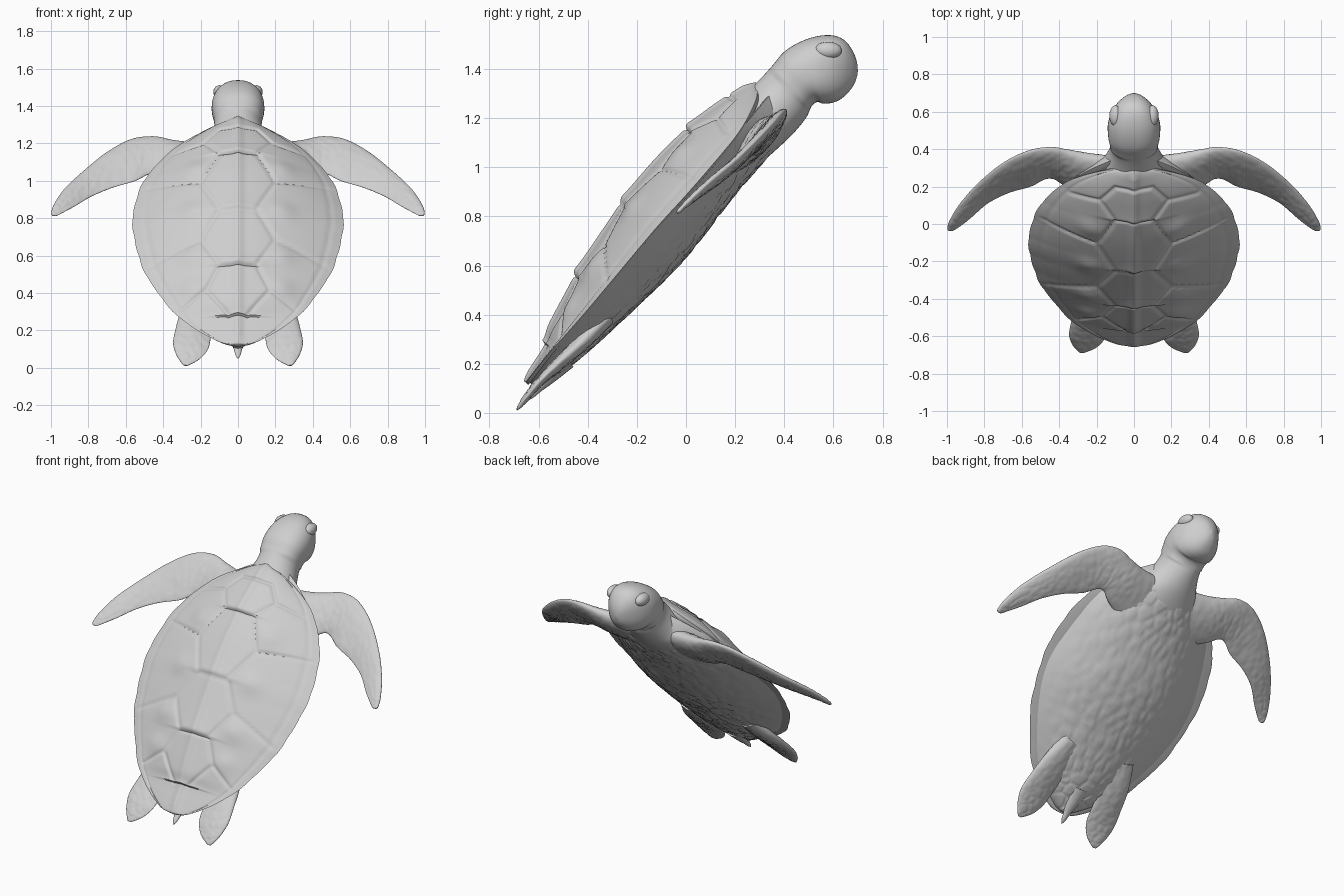
import bpy, bmesh, math
from mathutils import Vector, noise

if "Cube" in bpy.data.objects:
    bpy.data.objects.remove(bpy.data.objects["Cube"])

# The body is modelled along its own axis (x across, u forward, v dorsal), then tilted.
CU, SU = 0.643, 0.766


def tilt(x, u, v):
    return Vector((x, CU * u - SU * v, SU * u + CU * v))


skin = bpy.data.materials.new("pale_grey")
skin.diffuse_color = (0.62, 0.62, 0.62, 1)
skin.use_nodes = True
skin.node_tree.nodes["Principled BSDF"].inputs["Base Color"].default_value = skin.diffuse_color


def resample(rows, n):
    """Catmull-Rom through rows of numbers."""
    out = []
    for i in range(len(rows) - 1):
        p = [rows[max(i - 1, 0)], rows[i], rows[i + 1], rows[min(i + 2, len(rows) - 1)]]
        for k in range(n):
            t = k / n
            out.append([0.5 * (2 * b + (c - a) * t + (2 * a - 5 * b + 4 * c - d) * t * t
                               + (3 * b - a - 3 * c + d) * t ** 3) for a, b, c, d in zip(*p)])
    out.append(list(rows[-1]))
    return out


def loft(name, rings):
    """Skin closed rings of points and cap both ends."""
    bm = bmesh.new()
    vr = [[bm.verts.new(p) for p in r] for r in rings]
    n = len(vr[0])
    for a, b in zip(vr, vr[1:]):
        for i in range(n):
            bm.faces.new((a[i], a[(i + 1) % n], b[(i + 1) % n], b[i]))
    bm.faces.new(vr[0])
    bm.faces.new(vr[-1])
    bmesh.ops.recalc_face_normals(bm, faces=bm.faces)
    me = bpy.data.meshes.new(name)
    bm.to_mesh(me)
    bm.free()
    me.materials.append(skin)
    ob = bpy.data.objects.new(name, me)
    bpy.context.collection.objects.link(ob)
    bpy.ops.object.select_all(action='DESELECT')
    ob.select_set(True)
    bpy.context.view_layer.objects.active = ob
    bpy.ops.object.shade_smooth_by_angle(angle=math.radians(50))
    return ob


def cells(x, u, scale):
    """Leathery cell pattern: 0 in the creases, 1 inside the cells."""
    d = noise.voronoi(Vector((x * scale, u * scale, 0.3)))[0]
    return min((d[1] - d[0]) * 4, 1)


# --- carapace: dome with keel, overlapping scutes and engraved seams ---
SEAMS = [[(.10, .889), (.20, .69), (.10, .488), (.20, .31), (.10, .14), (.17, 0), (.05, -.15)],
         [(0, .889), (.10, .889), (.18, 1.0), (.34, .98)], [(0, .488), (.10, .488)],
         [(0, .14), (.10, .14)], [(.20, .69), (.50, .75)], [(.20, .31), (.48, .2)],
         [(.17, 0), (.30, -.09)], [(0, 1.1), (.10, 1.1), (.18, 1.0)]]
SEGS = [(Vector(a), Vector(b)) for line in SEAMS for a, b in zip(line, line[1:])]
STEPS = (.889, .488, .14, -.15)


def seam_distance(x, u):
    p, best = Vector((x, u)), 9
    for a, b in SEGS:
        ab = b - a
        t = max(0, min(1, (p - a).dot(ab) / ab.length_squared))
        best = min(best, (p - a - ab * t).length)
    return best


def relief(x, u, t):
    x = abs(x)
    fade = max(0, 1 - t ** 6)
    h = .012 * math.exp(-(x / .025) ** 2)                      # keel
    h -= .010 * math.exp(-(seam_distance(x, u) / .010) ** 2)   # seams
    h -= .008 * math.exp(-((t - .88) / .02) ** 2)              # border groove
    for s in STEPS:                                            # raised rear lips
        if u >= s:
            h += .016 * math.exp(-(u - s) / .07 - (x / .14) ** 2)
    for cu in (.80, .50, .21, .02):                            # side scute humps
        h += .014 * math.exp(-((x - .24) / .07) ** 2 - ((u - cu) / .06) ** 2)
    return h * fade


# u, half width, rim v, ridge v
SHELL = [(-.325, .01, .58, .585), (-.31, .09, .58, .588), (-.24, .20, .582, .596),
         (-.15, .30, .583, .61), (-.076, .36, .58, .645), (.065, .44, .577, .68),
         (.221, .51, .577, .71), (.491, .56, .577, .742), (.674, .545, .57, .75),
         (.83, .50, .567, .74), (.986, .40, .568, .717), (1.08, .30, .58, .695),
         (1.167, .15, .605, .668), (1.213, .01, .64, .648)]
rings = []
for k, (u, w, rim, top) in enumerate(resample(SHELL, 18)):
    w *= 1 + .008 * abs(math.sin(u * 22))                      # scalloped edge
    ring = []
    for i in range(91):
        t = -1 + 2 * i / 90
        a = abs(t)
        dome = (1 - a ** 1.75) if a < .88 else (1 - .88 ** 1.75) * (1 - a) / .12
        ring.append(tilt(w * t, u, rim + (top - rim) * dome + relief(w * t, u, a) * min(1, w / .15)))
    for i in range(1, 24):
        t = 1 - 2 * i / 24
        ring.append(tilt(w * t, u, rim - .015 * (1 - t ** 8)))
    rings.append(ring)
loft("carapace", rings)

# --- plastron: belly with leathery cells (u, half width, bottom v) ---
BELLY = [(-.315, .02, .54), (-.29, .08, .522), (-.20, .20, .495), (-.07, .32, .467), (.20, .46, .432),
         (.48, .52, .407), (.80, .47, .418), (1.0, .37, .415), (1.12, .25, .412), (1.21, .12, .43)]
rings = []
for u, w, bot in resample(BELLY, 14):
    ring = []
    for i in range(71):
        t = -1 + 2 * i / 70
        bump = .006 * cells(w * t, u, 13) * (1 - t ** 4)
        ring.append(tilt(w * t, u, .568 - (.568 - bot) * (1 - abs(t) ** 2.2) - bump + .003))
    for i in range(1, 12):
        ring.append(tilt(w * (1 - 2 * i / 12), u, .575))
    rings.append(ring)
loft("plastron", rings)

# --- neck and head: y, z, pitch, half width, half height ---
HEAD = [(.08, .98, 50, .30, .11), (.20, 1.09, 50, .26, .125), (.29, 1.175, 50, .20, .13),
        (.345, 1.225, 49, .155, .127), (.40, 1.285, 47, .128, .122), (.435, 1.335, 41, .130, .116),
        (.47, 1.37, 32, .138, .123), (.53, 1.392, 12, .140, .136), (.59, 1.40, 2, .124, .138),
        (.635, 1.398, -3, .098, .122), (.668, 1.392, -5, .066, .088), (.69, 1.388, -5, .034, .048),
        (.699, 1.386, -5, .006, .008)]
rings = []
for y, z, pitch, hw, hh in resample(HEAD, 6):
    p = math.radians(pitch)
    e = .85 if y > .42 else 1
    ring = []
    for i in range(48):
        a = math.tau * i / 48
        c, s = math.cos(a), math.sin(a)
        sx = math.copysign(abs(c) ** e, c) * hw
        sv = math.copysign(abs(s) ** e, s) * hh
        ring.append(Vector((sx, y - math.sin(p) * sv, z + math.cos(p) * sv)))
    rings.append(ring)
loft("head_and_neck", rings)

# --- flippers: lead x, lead u, trail x, trail u, v, thickness ---
FRONT = [(.10, 1.14, .20, .82, .50, .11), (.24, 1.155, .36, .90, .49, .10), (.34, 1.178, .43, .95, .482, .075),
         (.45, 1.208, .48, .945, .482, .055), (.57, 1.185, .55, .895, .488, .045),
         (.70, 1.092, .67, .845, .492, .038), (.83, .945, .78, .775, .505, .032),
         (.93, .80, .87, .685, .53, .028), (.985, .68, .93, .63, .545, .022),
         (.998, .62, .965, .602, .55, .014), (.993, .603, .985, .60, .55, .006)]
REAR = [(.26, .10, .10, .06, .50, .07), (.31, -.05, .13, -.10, .51, .06), (.335, -.18, .145, -.23, .528, .045),
        (.347, -.28, .16, -.32, .538, .032), (.33, -.36, .20, -.385, .538, .024),
        (.305, -.41, .245, -.42, .536, .016), (.29, -.432, .27, -.434, .535, .006)]


def flipper(name, rows, side):
    rings = []
    for lx, lu, tx, tu, v, th in resample(rows, 10):
        ring = []
        for i in range(48):
            a = math.tau * i / 48
            s = (1 - math.cos(a)) / 2
            x, u = lx + (tx - lx) * s, lu + (tu - lu) * s
            h = th * .5 * math.sin(a) * (1.25 - .6 * s)
            h += .004 * cells(x, u, 22) * math.sin(a) * min(1, th / .03)
            ring.append(tilt(side * x, u, v + h))
        rings.append(ring)
    loft(name, rings)


for side, tag in ((1, "right"), (-1, "left")):
    flipper("front_flipper_" + tag, FRONT, side)
    flipper("rear_flipper_" + tag, REAR, side)
    # --- heavy-lidded eye ---
    rings = []
    for j in range(1, 16):
        b = math.pi * j / 16
        rings.append([Vector((side * (.098 + .034 * math.sin(b) * math.cos(a)),
                              .578 - .056 * math.cos(b),
                              1.475 + .036 * math.sin(b) * math.sin(a)))
                      for a in (math.tau * i / 24 for i in range(24))])
    loft("eye_" + tag, rings)

# --- tail: u, v, radius ---
TAIL = [(-.15, .52, .07), (-.25, .52, .04), (-.31, .523, .022), (-.35, .525, .014), (-.375, .527, .003)]
loft("tail", [[tilt(r * math.cos(a), u, v + r * .7 * math.sin(a))
               for a in (math.tau * i / 20 for i in range(20))]
              for u, v, r in resample(TAIL, 5)])
